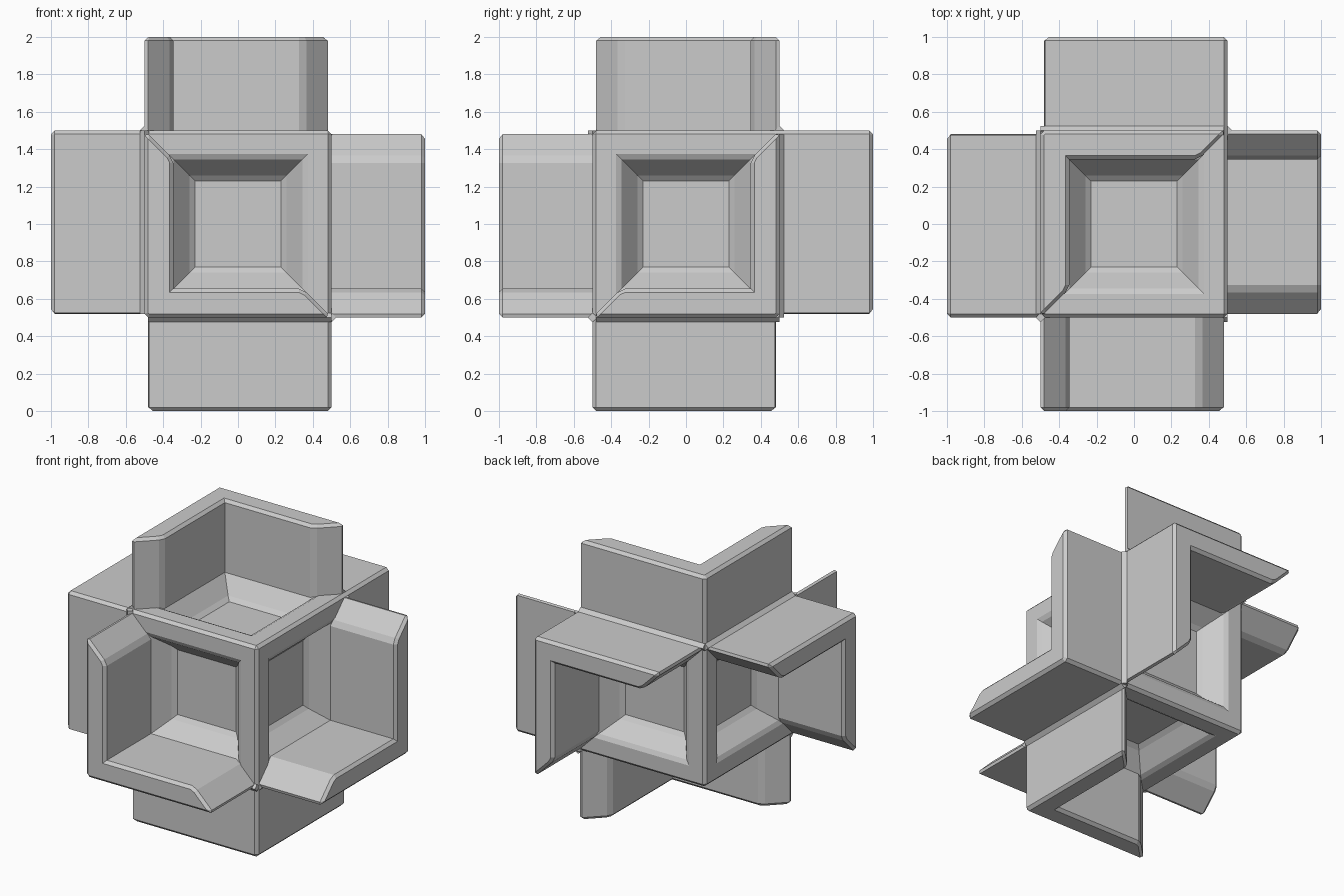
import bpy, bmesh
from mathutils import Vector

if "Cube" in bpy.data.objects:
    bpy.data.objects.remove(bpy.data.objects["Cube"])

CENTRE = Vector((0, 0, 1))

# Each arm: axis direction and the two sides that carry its walls
ARMS = [
    ("top", (0, 0, 1), (-1, 0, 0), (0, 1, 0)),
    ("right", (1, 0, 0), (0, 1, 0), (0, 0, -1)),
    ("back", (0, 1, 0), (1, 0, 0), (0, 0, 1)),
]
OPPOSITE = {"top": "bottom", "right": "left", "back": "front"}
ARMS += [(OPPOSITE[n], *[tuple(-c for c in v) for v in vs]) for n, *vs in ARMS]


def finish(bm, name):
    bmesh.ops.remove_doubles(bm, verts=bm.verts[:], dist=1e-5)
    bmesh.ops.recalc_face_normals(bm, faces=bm.faces[:])
    me = bpy.data.meshes.new(name)
    bm.to_mesh(me)
    bm.free()
    ob = bpy.data.objects.new(name, me)
    ob.location = CENTRE
    bpy.context.collection.objects.link(ob)
    return ob


def loft(name, rings, axes, caps):
    """Skin rings [(outline, height)] in axes (u, v, w); caps list vertex indices."""
    u, v, w = (Vector(a) for a in axes)
    bm = bmesh.new()
    loops = [[bm.verts.new(u * a + v * b + w * h) for a, b in pts] for pts, h in rings]
    n = len(loops[0])
    for lo, hi in zip(loops, loops[1:]):
        for i in range(n):
            j = (i + 1) % n
            bm.faces.new((lo[i], lo[j], hi[j], hi[i]))
    for loop in (loops[0], loops[-1]):
        for cap in caps:
            bm.faces.new([loop[i] for i in cap])
    return finish(bm, name)


def l_shape(half, inner):
    """Close half an L outline by reflecting it across u = v."""
    return half + [(inner, inner)] + [(b, a) for a, b in reversed(half)]


# Core cube: bevelled edges and a stepped recess in each face
bm = bmesh.new()
bmesh.ops.create_cube(bm, size=1.0)
bmesh.ops.bevel(bm, geom=bm.edges[:], offset=0.02, segments=1, affect='EDGES', profile=0.5)
sides = [f for f in bm.faces if f.calc_area() > 0.5]
for thickness, depth in ((0.105, 0), (0.03, -0.015), (0.085, -0.11), (0.03, -0.025)):
    bmesh.ops.inset_individual(bm, faces=sides, thickness=thickness, depth=depth,
                               use_even_offset=True)
finish(bm, "core_cube")

# Arms: L-shaped walls with mitred free ends and a chamfered rim
body = l_shape([(0.48, 0.5), (-0.475, 0.5), (-0.48, 0.48), (-0.365, 0.365), (-0.325, 0.345)], 0.345)
rim = l_shape([(0.475, 0.48), (-0.455, 0.48), (-0.45, 0.475), (-0.355, 0.38), (-0.325, 0.365)], 0.365)
caps = [(0, 1, 2, 3, 4, 5), (0, 5, 10), (5, 6, 7, 8, 9, 10)]
for name, w, u, v in ARMS:
    loft(name + "_arm", [(body, 0.479), (body, 0.98), (rim, 1.0)], (u, v, w), caps)

# Small fillet bars along the edges where two arm walls meet
R = 0.025
diamond = [(0.5 + R, 0.5), (0.5, 0.5 + R), (0.5 - R, 0.5), (0.5, 0.5 - R)]
seen = set()
for name, w, u, v in ARMS:
    for side, along in ((u, v), (v, u)):
        corner = tuple(a + b for a, b in zip(w, side))
        if corner not in seen:
            seen.add(corner)
            loft("corner_fillet", [(diamond, -0.48), (diamond, 0.5)],
                 (w, side, along), [(0, 1, 2, 3)])
